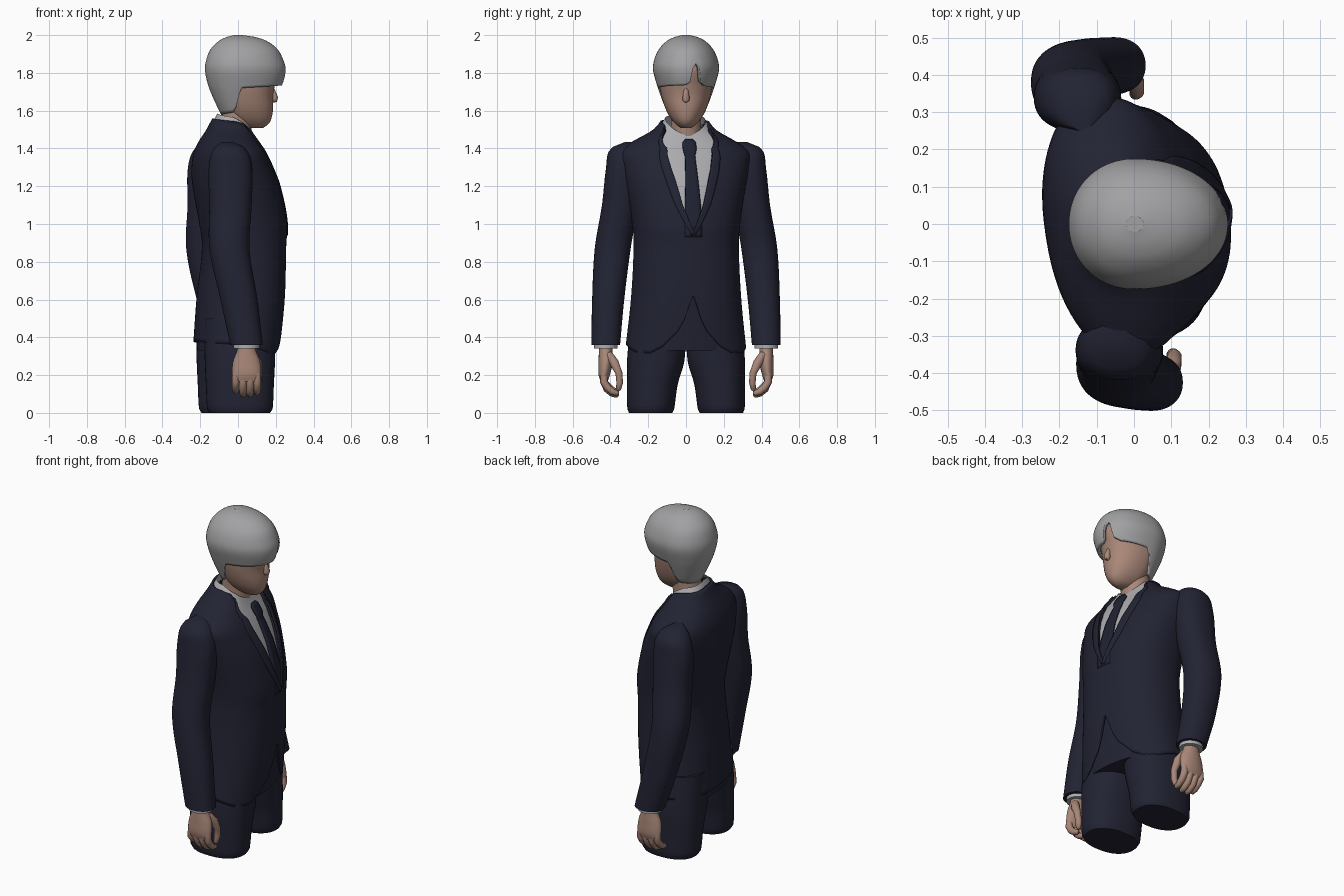
import bpy, math
from mathutils import Vector

if "Cube" in bpy.data.objects:
    bpy.data.objects.remove(bpy.data.objects["Cube"])

TURN = math.radians(9)  # the whole body is turned a little


def material(name, rgb):
    m = bpy.data.materials.new(name)
    m.diffuse_color = (*rgb, 1)
    m.use_nodes = True
    m.node_tree.nodes["Principled BSDF"].inputs["Base Color"].default_value = m.diffuse_color
    return m


NAVY = material("navy_cloth", (0.016, 0.017, 0.033))
TIE = material("dark_tie", (0.014, 0.016, 0.032))
WHITE = material("white_shirt", (0.42, 0.42, 0.44))
SKIN = material("skin", (0.40, 0.245, 0.19))
HAIR = material("silver_hair", (0.36, 0.36, 0.37))


def make(name, verts, faces, mat, thick=0, side=-1):
    me = bpy.data.meshes.new(name)
    me.from_pydata([tuple(v) for v in verts], [], faces)
    me.materials.append(mat)
    me.shade_smooth()
    me.set_sharp_from_angle(angle=math.radians(50))
    ob = bpy.data.objects.new(name, me)
    bpy.context.collection.objects.link(ob)
    if thick:
        mod = ob.modifiers.new("thickness", "SOLIDIFY")
        mod.thickness, mod.offset = thick, side
    return ob


def lerp(table, x):
    for (x0, y0), (x1, y1) in zip(table, table[1:]):
        if x <= x1:
            return y0 + (y1 - y0) * max(0, (x - x0) / (x1 - x0))
    return table[-1][1]


def section(prof, z):
    """Smoothly interpolated row (cx, cy, front x, back x, half width)."""
    z = min(max(z, prof[0][0]), prof[-1][0])
    i = next(k for k in range(len(prof) - 1) if z <= prof[k + 1][0])
    a, b = prof[i], prof[i + 1]
    p, q = prof[max(i - 1, 0)], prof[min(i + 2, len(prof) - 1)]
    h = b[0] - a[0]
    t = (z - a[0]) / h
    out = []
    for k in range(1, 6):
        m0 = (b[k] - p[k]) / (b[0] - p[0]) * h
        m1 = (q[k] - a[k]) / (q[0] - a[0]) * h
        out.append((2*t**3 - 3*t*t + 1) * a[k] + (t**3 - 2*t*t + t) * m0
                   + (3*t*t - 2*t**3) * b[k] + (t**3 - t*t) * m1)
    return out


def point(prof, z, a, off=0, turn=0, n=2.0):
    cx, cy, f, b, ry = section(prof, z)
    c, s = math.cos(a), math.sin(a)
    rx = (f - cx if c > 0 else cx - b) + off
    x = cx + rx * math.copysign(abs(c) ** (2 / n), c)
    y = cy + (ry + off) * math.copysign(abs(s) ** (2 / n), s)
    return Vector((x * math.cos(turn) - y * math.sin(turn),
                   x * math.sin(turn) + y * math.cos(turn), z))


def shell(name, prof, mat, low=None, high=None, cols=48, rows=24, off=0, turn=0,
          n=2.0, warp=1, ease=False, caps=True, thick=0):
    """Skin of a profile between two edges given as functions of the angle."""
    low = low or (lambda d: prof[0][0])
    high = high or (lambda d: prof[-1][0])
    verts, faces = [], []
    for j in range(rows + 1):
        t = j / rows
        t = math.sin(t * math.pi / 2) if ease else t
        for i in range(cols):
            u = -1 + 2 * i / cols
            a = math.copysign(math.pi * abs(u) ** warp, u)
            d = math.degrees(a)
            verts.append(point(prof, low(d) + (high(d) - low(d)) * t, a, off, turn, n))
    for j in range(rows):
        for i in range(cols):
            k = (i + 1) % cols
            faces.append((j*cols + i, j*cols + k, j*cols + cols + k, j*cols + cols + i))
    if caps:
        faces.append(tuple(reversed(range(cols))))
        faces.append(tuple(rows * cols + i for i in range(cols)))
    return make(name, verts, faces, mat, thick)


def rings(rows):
    """Rows (z, cx, cy, rx, ry) turned into a profile."""
    return sorted((z, cx, cy, cx + rx, cx - rx, ry) for z, cx, cy, rx, ry in rows)


def tube(name, path, radii, mat, sides=12):
    pts = [Vector(p) for p in path]
    verts, faces = [], []
    for i, p in enumerate(pts):
        t = (pts[min(i + 1, len(pts) - 1)] - pts[max(i - 1, 0)]).normalized()
        u = t.cross(Vector((1, 0.3, 0))).normalized()
        v = t.cross(u)
        for k in range(sides):
            a = 2 * math.pi * k / sides
            verts.append(p + radii[i] * (u * math.cos(a) + v * math.sin(a)))
    for j in range(len(pts) - 1):
        for i in range(sides):
            k = (i + 1) % sides
            faces.append((j*sides + i, j*sides + k, (j+1)*sides + k, (j+1)*sides + i))
    faces += [tuple(reversed(range(sides))),
              tuple((len(pts) - 1) * sides + i for i in range(sides))]
    return make(name, verts, faces, mat)


# torso: z, centre x, centre y, front x, back x, half width
BODY = [(0.30, -0.01, 0, 0.210, -0.235, 0.325), (0.60, 0.0, 0, 0.243, -0.215, 0.292),
        (0.88, 0.0, 0, 0.252, -0.185, 0.278), (1.00, 0.0, 0, 0.255, -0.200, 0.285),
        (1.20, -0.02, 0, 0.210, -0.235, 0.320), (1.30, -0.04, 0, 0.170, -0.238, 0.340),
        (1.38, -0.05, 0, 0.130, -0.225, 0.345), (1.44, -0.06, 0, 0.095, -0.200, 0.270),
        (1.50, -0.05, 0, 0.070, -0.165, 0.165), (1.59, -0.04, 0, 0.060, -0.120, 0.100)]
HEM = [(0, 0.62), (6, 0.5), (12, 0.43), (26, 0.35), (40, 0.315), (60, 0.32), (90, 0.36), (180, 0.38)]
NECK = [(0, 0.95), (8.5, 1.1), (15.5, 1.3), (18, 1.4), (42, 1.5), (60, 1.53), (90, 1.545), (180, 1.56)]
cloth = dict(turn=TURN, n=2.3)
shell("jacket", BODY, NAVY, lambda d: lerp(HEM, abs(d)), lambda d: lerp(NECK, abs(d)),
      cols=112, rows=56, warp=1.6, caps=False, thick=0.012, **cloth)
shell("shirt", BODY, WHITE, lambda d: 0.85,
      lambda d: lerp([(0, 1.47), (40, 1.52), (90, 1.565), (180, 1.585)], abs(d)),
      cols=72, rows=40, off=-0.014, caps=False, **cloth)
shell("trouser_hips", BODY, NAVY, lambda d: 0.33, lambda d: 0.75, rows=10, off=-0.022, **cloth)

# lapels folded along the neck opening
for s, label in ((-1, "right"), (1, "left")):
    verts, faces, N, M = [], [], 32, 4
    for j in range(N + 1):
        z = 0.94 + 0.57 * j / N
        edge = lerp([(b, a) for a, b in NECK], z)
        width = math.sin(math.pi * min(1, (j + 1) / N * 0.8 + 0.05)) * 9
        for i in range(M + 1):
            a = math.radians(edge - 0.6 + width * i / M)
            verts.append(point(BODY, z, s * a, 0.010 - 0.006 * i / M, **cloth))
    for j in range(N):
        for i in range(M):
            k = j * (M + 1) + i
            f = (k, k + 1, k + M + 2, k + M + 1)
            faces.append(f if s > 0 else f[::-1])
    make(label + "_lapel", verts, faces, NAVY, 0.008)

# tie with knot, lying on the shirt
verts, faces, N = [], [], 30
for j in range(N + 1):
    z = 0.93 + 0.52 * j / N
    half = lerp([(0.93, 0.046), (1.08, 0.043), (1.36, 0.026), (1.39, 0.034), (1.43, 0.036), (1.45, 0.02)], z)
    ry = section(BODY, z)[4]
    for w in (-1, -0.5, 0, 0.5, 1):
        a = math.asin((abs(w) * half / ry) ** 1.15) * (1 if w > 0 else -1)
        verts.append(point(BODY, z, a, 0.002 + (0.008 if z > 1.38 else 0), **cloth))
for j in range(N):
    for i in range(4):
        k = j * 5 + i
        faces.append((k, k + 1, k + 6, k + 5))
make("tie", verts, faces, TIE, 0.012)

# legs
for s, x, label in ((-1, 0.01, "right"), (1, -0.033, "left")):
    shell(label + "_trouser_leg", rings([
        (0, x, s * 0.187, 0.160, 0.115), (0.012, x, s * 0.187, 0.172, 0.123),
        (0.15, x, s * 0.178, 0.180, 0.134), (0.28, x, s * 0.160, 0.186, 0.152),
        (0.50, x, s * 0.145, 0.190, 0.145)]), NAVY, n=2.3)

# arms: z, x on each side, outward distance, radii
ARM = [(1.435, -0.055, -0.140, 0.285, 0.03, 0.035), (1.40, -0.045, -0.145, 0.325, 0.085, 0.075),
       (1.30, -0.04, -0.150, 0.335, 0.115, 0.088), (1.10, -0.04, -0.155, 0.350, 0.112, 0.095),
       (0.87, -0.045, -0.168, 0.388, 0.106, 0.095), (0.60, 0.005, -0.120, 0.412, 0.098, 0.085),
       (0.36, 0.045, -0.055, 0.425, 0.086, 0.076)]
for s, col, label in ((-1, 1, "right"), (1, 2, "left")):
    shell(label + "_sleeve", rings([(r[0], r[col], s * r[3], r[4], r[5]) for r in ARM]),
          NAVY, rows=40, n=2.2)
    x, y = ARM[-1][col], s * 0.425
    shell(label + "_cuff", rings([(0.34, x, y, 0.068, 0.062), (0.40, x, y, 0.068, 0.062)]), WHITE, rows=2)
    shell(label + "_palm", rings([
        (0.40, x, y, 0.040, 0.034), (0.33, x, y, 0.050, 0.036), (0.27, x, y, 0.072, 0.038),
        (0.20, x, y + s * 0.008, 0.076, 0.030), (0.165, x, y + s * 0.008, 0.066, 0.018)]),
        SKIN, cols=24, rows=14)
    for i in range(4):
        fx, dz = x - 0.057 + 0.038 * i, (0.018, 0.0, 0.0, 0.01)[i]
        tube(f"{label}_finger_{i + 1}", [
            (fx, y + s * 0.010, 0.21), (fx, y + s * 0.010, 0.165), (fx, y - s * 0.008, 0.125 + dz),
            (fx, y - s * 0.035, 0.102 + dz), (fx, y - s * 0.060, 0.094 + dz),
            (fx, y - s * 0.070, 0.096 + dz)],
            [0.018, 0.021, 0.020, 0.018, 0.014, 0.006], SKIN)
    tube(label + "_thumb", [
        (x + 0.035, y - s * 0.015, 0.31), (x + 0.058, y - s * 0.045, 0.265),
        (x + 0.064, y - s * 0.070, 0.21), (x + 0.060, y - s * 0.074, 0.16),
        (x + 0.056, y - s * 0.068, 0.125), (x + 0.056, y - s * 0.066, 0.118)],
        [0.022, 0.025, 0.019, 0.018, 0.014, 0.006], SKIN)

# neck, face and nose
shell("neck", rings([(1.42, -0.02, 0, 0.085, 0.085), (1.52, -0.01, 0, 0.083, 0.080),
                     (1.68, 0.01, 0, 0.085, 0.085)]), SKIN, rows=10)
FACE = [(1.507, 0.08, 0, 0.130, 0.04, 0.025), (1.53, 0.06, 0, 0.163, 0.0, 0.056),
        (1.57, 0.04, 0, 0.180, -0.04, 0.088), (1.62, 0.03, 0, 0.186, -0.07, 0.112),
        (1.68, 0.02, 0, 0.186, -0.09, 0.130), (1.73, 0.01, 0, 0.194, -0.12, 0.139),
        (1.82, 0.00, 0, 0.212, -0.13, 0.145), (1.90, 0.00, 0, 0.170, -0.10, 0.105)]
shell("face", FACE, SKIN, n=2.15)
tube("nose", [(0.176, 0, 1.735), (0.185, 0, 1.70), (0.194, 0, 1.668), (0.190, 0, 1.655), (0.182, 0, 1.648)],
     [0.008, 0.014, 0.019, 0.018, 0.008], SKIN)

# hair cap with a parted fringe
CAP = [(1.57, 0, 0, 0.11, -0.085, 0.088), (1.61, 0, 0, 0.14, -0.105, 0.108),
       (1.68, 0, 0, 0.20, -0.137, 0.135), (1.74, 0, 0, 0.235, -0.160, 0.155),
       (1.82, 0, 0, 0.252, -0.175, 0.175), (1.88, 0, 0, 0.235, -0.165, 0.165),
       (1.93, 0, 0, 0.205, -0.142, 0.140), (1.97, 0, 0, 0.150, -0.100, 0.100),
       (1.99, 0, 0, 0.090, -0.060, 0.060), (2.0, 0, 0, 0.025, -0.02, 0.02)]
FRINGE = [(-180, 1.575), (-105, 1.59), (-94, 1.62), (-86, 1.72), (-40, 1.73), (0, 1.735), (8, 1.75),
          (11, 1.82), (17, 1.85), (22, 1.84), (28, 1.75), (40, 1.73), (86, 1.72), (94, 1.62),
          (105, 1.59), (180, 1.575)]
shell("hair", CAP, HAIR, low=lambda d: lerp(FRINGE, d), cols=112, rows=36, n=2.05, ease=True,
      warp=1.2, caps=False, thick=0.022)
tip = bpy.data.objects["hair"].data
top = len(tip.vertices) - 112
crown = make("hair_crown", [tip.vertices[top + i].co for i in range(112)], [tuple(range(112))], HAIR)
